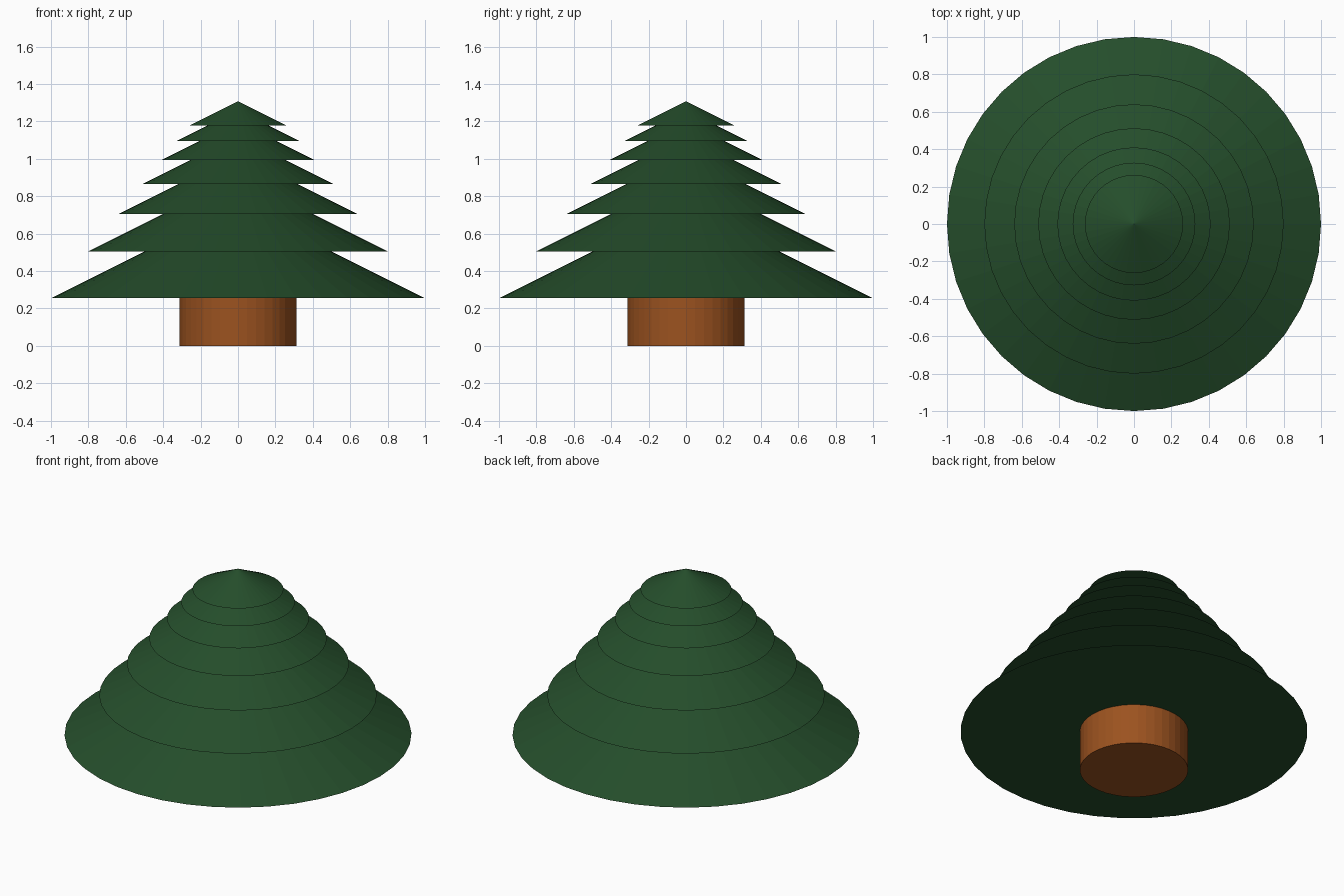
import bpy

if "Cube" in bpy.data.objects:
    bpy.data.objects.remove(bpy.data.objects["Cube"])

SIDES = 40
TRUNK_H = 0.255


def material(name, rgb):
    m = bpy.data.materials.new(name)
    m.diffuse_color = (*rgb, 1)
    m.use_nodes = True
    m.node_tree.nodes["Principled BSDF"].inputs["Base Color"].default_value = m.diffuse_color
    return m


green = material("needles", (0.018, 0.075, 0.024))
brown = material("bark", (0.33, 0.085, 0.014))

# Trunk
bpy.ops.mesh.primitive_cylinder_add(vertices=SIDES, radius=0.312, depth=TRUNK_H,
                                    location=(0, 0, TRUNK_H / 2))
trunk = bpy.context.object
trunk.name = "trunk"
trunk.data.materials.append(brown)

# Branch tiers: each cone is 0.8 the size of the one below and starts halfway up it
radius, z = 1.0, TRUNK_H
for i in range(7):
    height = radius * 0.5
    bpy.ops.mesh.primitive_cone_add(vertices=SIDES, radius1=radius, radius2=0,
                                    depth=height, location=(0, 0, z + height / 2))
    tier = bpy.context.object
    tier.name = f"branch_tier_{i + 1}"
    tier.data.materials.append(green)
    z += height / 2
    radius *= 0.8
